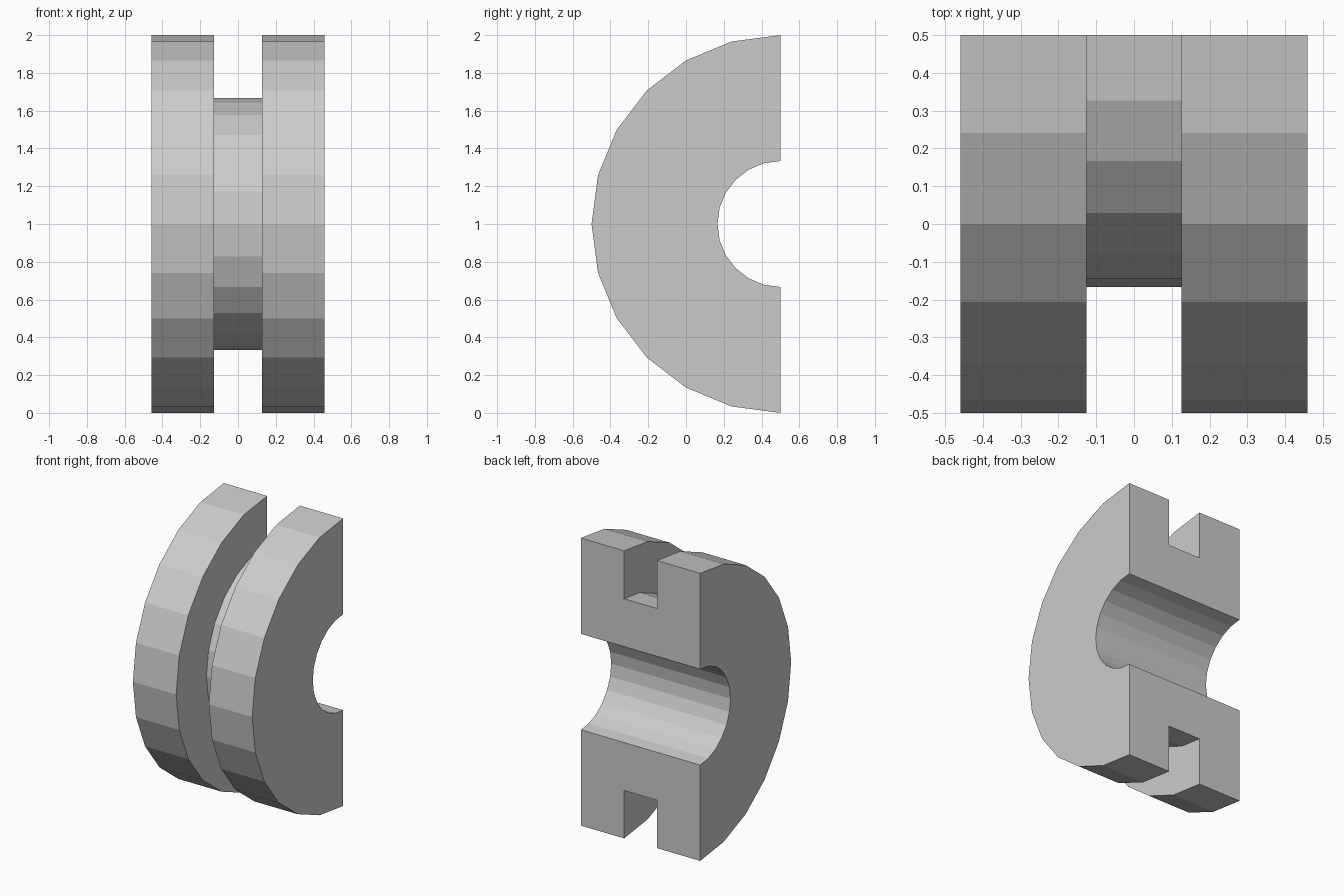
import bpy, bmesh
from math import sin, cos, pi

if "Cube" in bpy.data.objects:
    bpy.data.objects.remove(bpy.data.objects["Cube"])

SEGMENTS = 12                      # facets over the half turn
HALF_W, HALF_GROOVE = 0.459, 0.126
R_OUT, R_GROOVE, R_BORE = 1.0, 2 / 3, 1 / 3
CENTRE_Y, CENTRE_Z = 0.5, 1.0

# Cross-section as (x, radius): right half, then mirrored to the left
right = [(HALF_W, R_BORE), (HALF_W, R_OUT),
         (HALF_GROOVE, R_OUT), (HALF_GROOVE, R_GROOVE)]
profile = right + [(-x, r) for x, r in reversed(right)]

# Sweep the section half a turn about the x axis
bm = bmesh.new()
rings = []
for i in range(SEGMENTS + 1):
    a = pi * i / SEGMENTS
    rings.append([bm.verts.new((x, CENTRE_Y - r * sin(a), CENTRE_Z + r * cos(a)))
                  for x, r in profile])
n = len(profile)
for a, b in zip(rings, rings[1:]):
    for j in range(n):
        k = (j + 1) % n
        bm.faces.new((a[j], a[k], b[k], b[j]))

# Flat cut faces at the back
bm.faces.new(rings[0])
bm.faces.new(rings[-1])
bmesh.ops.recalc_face_normals(bm, faces=bm.faces)

mesh = bpy.data.meshes.new("grooved_half_ring")
bm.to_mesh(mesh)
bm.free()
ring = bpy.data.objects.new("grooved_half_ring", mesh)
bpy.context.collection.objects.link(ring)
